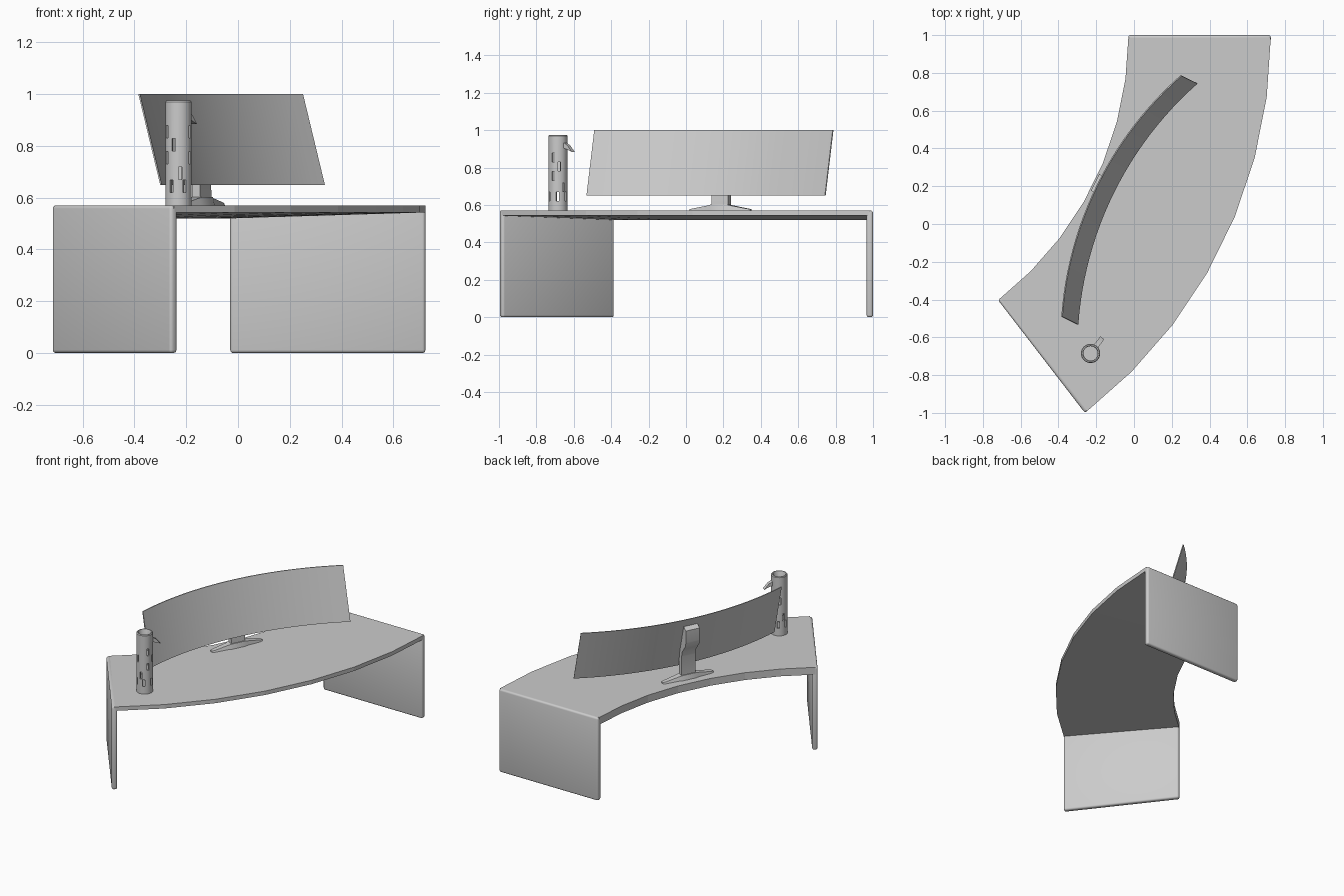
import bpy, bmesh, math
from mathutils import Vector

if "Cube" in bpy.data.objects:
    bpy.data.objects.remove(bpy.data.objects["Cube"])


def loft(name, rings, bevel=0.0, wrap=False, angle=35):
    """Skin a list of equal-length closed cross-sections; cap the ends unless wrapped."""
    bm = bmesh.new()
    vs = [[bm.verts.new(p) for p in ring] for ring in rings]
    k = len(rings[0])
    pairs = list(zip(vs, vs[1:])) + ([(vs[-1], vs[0])] if wrap else [])
    for a, b in pairs:
        for i in range(k):
            j = (i + 1) % k
            bm.faces.new((a[i], a[j], b[j], b[i]))
    if not wrap:
        bm.faces.new(vs[0])
        bm.faces.new(vs[-1])
    bmesh.ops.recalc_face_normals(bm, faces=bm.faces)
    if bevel:
        bmesh.ops.bevel(bm, geom=bm.edges[:], offset=bevel, segments=3,
                        profile=0.5, affect='EDGES')
    me = bpy.data.meshes.new(name)
    bm.to_mesh(me)
    bm.free()
    ob = bpy.data.objects.new(name, me)
    bpy.context.collection.objects.link(ob)
    bpy.ops.object.select_all(action='DESELECT')
    bpy.context.view_layer.objects.active = ob
    ob.select_set(True)
    bpy.ops.object.shade_smooth_by_angle(angle=math.radians(angle))
    return ob


# Desk: a ring sector around a centre off to the back left
CX, CY, R_IN, R_OUT = -1.80, 1.0, 1.77, 2.524
SWEEP = math.radians(-52.4)
TOP = 0.57


def desk_pt(r, a, z, shift=0.0):
    """Polar point, optionally shifted along the tangent."""
    return Vector((CX + r * math.cos(a) - shift * math.sin(a),
                   CY + r * math.sin(a) + shift * math.cos(a), z))


# Tabletop: wedge section, thicker along the concave edge
rings = []
for i in range(8):
    a = SWEEP * i / 7
    s = -0.015 if i == 0 else (0.015 if i == 7 else 0)
    rings.append([desk_pt(R_IN, a, 0.52, s), desk_pt(R_OUT, a, 0.543, s),
                  desk_pt(R_OUT, a, TOP, s), desk_pt(R_IN, a, TOP, s)])
loft("tabletop", rings, angle=5)

# Panel legs at both ends
for name, a, inward in (("back_leg", 0, -0.034), ("front_leg", SWEEP, 0.034)):
    loft(name, [[desk_pt(R_IN, a, z, s) if k == 0 else desk_pt(R_OUT, a, z, s)
                 for k, s in ((0, 0), (1, 0), (1, inward), (0, inward))]
                for z in (0, TOP)], bevel=0.012)

# Monitor frame: u along the screen, n backwards
ORG = Vector((-0.105, 0.167, 0))
T = Vector((0.443, 0.896, 0)).normalized()
N = Vector((-T.y, T.x, 0))


def mon(u, n, z):
    return ORG + T * u + N * n + Vector((0, 0, z))


# Curved, tilted screen
R, HALF, THICK, LEAN = 1.876, math.asin(0.711 / 1.876), 0.006, 0.094
rings = []
for i in range(25):
    th = -HALF + 2 * HALF * i / 24
    ring = []
    for dr, z in ((0, 0.65), (THICK, 0.65), (THICK, 1.0), (0, 1.0)):
        ring.append(mon((R + dr) * math.sin(th),
                        (R + dr) * math.cos(th) - R + LEAN * (z - 0.65) / 0.35, z))
    rings.append(ring)
loft("screen", rings)

# Stand neck: side profile extruded across the width
profile = [(0.022, 0.59), (0.058, 0.59), (0.058, 0.73), (0.066, 0.765), (0.088, 0.795),
           (0.108, 0.82), (0.114, 0.85), (0.114, 0.93), (0.084, 0.95), (0.05, 0.83),
           (0.03, 0.76)]
loft("stand_neck", [[mon(u, n, z) for n, z in profile] for u in (-0.046, 0.052)])

# Stand foot: low bar rising to the middle
rings = []
for u, w, z in ((-0.18, 0.012, 0.578), (-0.16, 0.02, 0.581), (-0.065, 0.026, 0.598),
                (-0.05, 0.032, 0.602), (0.05, 0.032, 0.602), (0.065, 0.026, 0.598),
                (0.16, 0.02, 0.581), (0.18, 0.012, 0.578)):
    rings.append([mon(u, 0.04 + s * w, h) for s, h in
                  ((-1, TOP), (1, TOP), (0.75, z), (-0.75, z))])
loft("stand_foot", rings)

# Holder tube: lathed wall with floor
HX, HY, SEG = -0.23, -0.685, 32


def hold(r, a, z):
    return Vector((HX + r * math.cos(a), HY + r * math.sin(a), z))


section = [(0.0005, TOP), (0.051, TOP), (0.051, 0.97), (0.047, 0.975), (0.041, 0.975),
           (0.038, 0.97), (0.038, 0.585), (0.0005, 0.585)]
tube = loft("holder_tube", [[hold(r, 2 * math.pi * i / SEG, z) for r, z in section]
                            for i in range(SEG)], wrap=True)

# Staggered slots cut through the wall
slots = bmesh.new()
for z, phase, count in ((0.855, -60, 3), (0.805, -22, 3), (0.755, -60, 3),
                        (0.695, 8, 3), (0.645, -32, 6)):
    for i in range(count):
        a = math.radians(-90 + phase + 360 * i / count)
        d = Vector((-math.sin(a), math.cos(a), 0)) * 0.007
        lo, hi = [[slots.verts.new(hold(r, a, z + h) + d * s)
                   for r, s in ((0.03, -1), (0.06, -1), (0.06, 1), (0.03, 1))]
                  for h in (-0.024, 0.024)]
        slots.faces.new(lo[::-1])
        slots.faces.new(hi)
        for k in range(4):
            m = (k + 1) % 4
            slots.faces.new((lo[k], lo[m], hi[m], hi[k]))
me = bpy.data.meshes.new("slot_cutter")
slots.to_mesh(me)
slots.free()
cutter = bpy.data.objects.new("slot_cutter", me)
bpy.context.collection.objects.link(cutter)
cutter.hide_render = True
mod = tube.modifiers.new("slots", 'BOOLEAN')
mod.operation, mod.solver, mod.object = 'DIFFERENCE', 'EXACT', cutter
bpy.ops.object.select_all(action='DESELECT')
tube.select_set(True)
bpy.context.view_layer.objects.active = tube
while tube.modifiers[0] != mod:
    bpy.ops.object.modifier_move_up(modifier=mod.name)
bpy.ops.object.modifier_apply(modifier=mod.name)
bpy.data.objects.remove(cutter)

# Small hook near the tube's top
ha = math.radians(53)
side = Vector((-math.sin(ha), math.cos(ha), 0)) * 0.013
loft("holder_hook", [[hold(r, ha, z) + side * s for r, z in
                      ((0.044, 0.935), (0.072, 0.92), (0.103, 0.884), (0.072, 0.897),
                       (0.044, 0.905))] for s in (-1, 1)])
